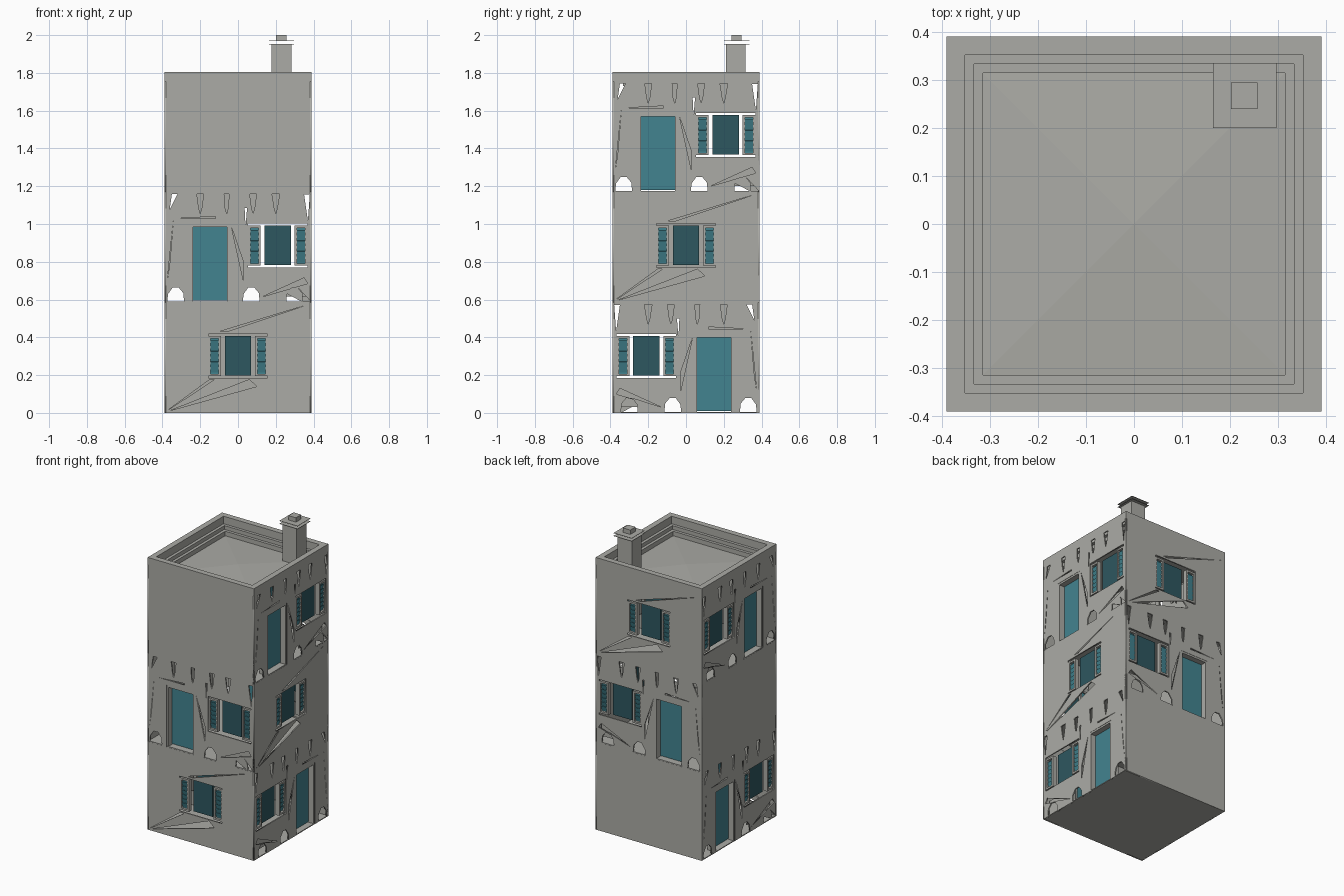
import bpy, bmesh
from math import pi
from mathutils import Matrix

if "Cube" in bpy.data.objects:
    bpy.data.objects.remove(bpy.data.objects["Cube"])

HALF, STOREY = 0.39, 0.585


def material(name, rgb):
    m = bpy.data.materials.new(name)
    m.use_nodes = True
    m.diffuse_color = (*rgb, 1)
    m.node_tree.nodes["Principled BSDF"].inputs["Base Color"].default_value = (*rgb, 1)
    return m


STONE = material("grey plaster", (0.41, 0.41, 0.38))
TEAL = material("teal paint", (0.055, 0.23, 0.28))
GLASS = material("dark teal glass", (0.027, 0.095, 0.115))


def add_object(name, mesh, mat, matrix=Matrix()):
    mesh.materials.clear()
    mesh.materials.append(mat)
    ob = bpy.data.objects.new(name, mesh)
    ob.matrix_world = matrix
    bpy.context.collection.objects.link(ob)
    return ob


def boxes(name, specs, mat, matrix=Matrix(), flip=1):
    """One object made of boxes: (x0, x1, y0, y1, z0, z1, optional tilt)."""
    bm = bmesh.new()
    for x0, x1, y0, y1, z0, z1, *tilt in specs:
        centre = Matrix.Translation((flip * (x0 + x1) / 2, (y0 + y1) / 2, (z0 + z1) / 2))
        turn = Matrix.Rotation(tilt[0] if tilt else 0, 4, "X")
        size = Matrix.Diagonal((x1 - x0, y1 - y0, z1 - z0, 1))
        bmesh.ops.create_cube(bm, size=1, matrix=centre @ turn @ size)
    mesh = bpy.data.meshes.new(name)
    bm.to_mesh(mesh)
    bm.free()
    return add_object(name, mesh, mat, matrix)


def sheet(name, loops, matrix, flip=1):
    """Thin wall cut from an outline and its holes."""
    cu = bpy.data.curves.new(name, "CURVE")
    cu.dimensions, cu.fill_mode, cu.extrude = "2D", "BOTH", 0.004
    for loop in loops:
        sp = cu.splines.new("POLY")
        sp.points.add(len(loop) - 1)
        for p, (u, v) in zip(sp.points, loop):
            p.co = (flip * u, v, 0, 1)
        sp.use_cyclic_u = True
    temp = bpy.data.objects.new(name + " outline", cu)
    bpy.context.collection.objects.link(temp)
    bpy.context.view_layer.update()
    mesh = bpy.data.meshes.new_from_object(
        temp.evaluated_get(bpy.context.evaluated_depsgraph_get()))
    bpy.data.objects.remove(temp)
    return add_object(name, mesh, STONE, matrix @ Matrix.Translation((0, 0, -0.004)))


def rect(u0, u1, v0, v1):
    return [(u0, v0), (u1, v0), (u1, v1), (u0, v1)]


def window(name, c, matrix, flip):
    boxes(name + " window glass", [(c - .07, c + .07, .197, .407, -.035, -.025)], GLASS, matrix, flip)
    frames, slats = [], []
    for s in (-1, 1):
        a, b = sorted((c + s * .09, c + s * .157))
        frames += [(a, a + .012, .195, .407, -.03, -.003), (b - .012, b, .195, .407, -.03, -.003),
                   (a, b, .195, .207, -.03, -.003), (a, b, .395, .407, -.03, -.003)]
        slats.append((a + .01, b - .01, .205, .397, -.022, -.018))
        slats += [(a + .012, b - .012, .215 + i * .028, .243 + i * .028, -.014, -.011, .25)
                  for i in range(6)]
    boxes(name + " shutter frames", frames, STONE, matrix, flip)
    boxes(name + " shutter slats", slats, TEAL, matrix, flip)


def window_hole(c):
    return rect(c - .157, c + .157, .185, .417)


def window_wall(name, matrix, flip):
    # cracks run from the opening to two opposite corners
    cracks = [[(-.375, .012), (-.15, .176), (-.125, .176)],
              [(-.36, .012), (.06, .176), (.1, .14)],
              [(.37, .573), (-.1, .43), (-.06, .43)]]
    sheet(name + " wall", [rect(-HALF, HALF, 0, STOREY), window_hole(0)] + cracks, matrix, flip)
    window(name, 0, matrix, flip)


def door_wall(name, matrix, flip):
    # outline with broken arches along the foot and the door notch
    def arch(c):
        return [(c - .045, 0), (c - .04, .045), (c - .015, .08), (c + .015, .08),
                (c + .04, .05), (c + .045, 0)]
    outline = [(-HALF, STOREY), (-HALF, 0)] + arch(-.33)
    outline += [(-.25, 0), (-.25, .41), (-.045, .41), (-.045, 0)] + arch(.07) + arch(.3)
    outline += [(HALF, 0), (HALF, STOREY)]
    gaps = [[(-.35, .575), (-.32, .575), (-.362, .49)], [(.35, .57), (.38, .57), (.37, .43)],
            [(.035, .5), (.048, .5), (.04, .4)]]
    # pointed pockets below the ceiling and long cracks, closed behind
    pockets = [[(c - w, .575), (c + w, .575), (c + .008, .5), (c, .47), (c - .008, .5)]
               for c, w in ((-.2, .018), (-.06, .013), (.08, .018), (.2, .02))]
    cracks = [[(-.035, .4), (.03, .21), (.03, .11)], [(-.34, .46), (-.375, .11), (-.362, .2)],
              [(.13, .03), (.37, .1), (.35, .13)], [(-.31, .445), (-.12, .455), (-.12, .445)]]
    sheet(name + " wall", [outline, window_hole(.21)] + gaps + pockets + cracks, matrix, flip)
    backs = []
    for hole in pockets + cracks:
        us, vs = zip(*hole)
        backs.append((min(us), max(us), min(vs), max(vs), -.04, -.034))
    boxes(name + " crack backing", backs, STONE, matrix, flip)
    window(name, .21, matrix, flip)
    boxes(name + " door", [(-.24, -.055, .01, .4, -.05, -.04)], TEAL, matrix, flip)
    boxes(name + " door frame", [(-.252, -.238, 0, .412, -.055, -.002),
                                 (-.057, -.043, 0, .412, -.055, -.002),
                                 (-.252, -.043, .398, .412, -.055, -.002)], STONE, matrix, flip)


def blank_wall(name, matrix, flip):
    sheet(name + " wall", [rect(-HALF, HALF, 0, STOREY)], matrix, flip)


# storeys: walls in the order front, left, back, right
B, W, D = (blank_wall, 1), (window_wall, 1), (door_wall, 1)
M = (door_wall, -1)
LAYOUT = [("lower", (W, M, B, D)), ("middle", (D, W, M, B)), ("upper", (B, D, W, M))]
for level, (storey, walls) in enumerate(LAYOUT):
    for k, (build, flip) in enumerate(walls):
        side = ("front", "left", "back", "right")[k]
        place = (Matrix.Rotation(k * pi / 2, 4, "Z")
                 @ Matrix.Translation((0, -HALF, level * STOREY))
                 @ Matrix.Rotation(pi / 2, 4, "X"))
        build(storey + " " + side, place, flip)
    z = level * STOREY
    boxes(storey + " floor", [(-HALF + .001, HALF - .001, -HALF + .001, HALF - .001, z, z + .006)], STONE)

# parapet stepping down to a slightly raised roof
bm = bmesh.new()
profile = [(.39, 1.755), (.39, 1.805), (.352, 1.805), (.352, 1.755), (.333, 1.755),
           (.333, 1.73), (.314, 1.73), (.314, 1.7)]
rings = [[bm.verts.new((sx * h, sy * h, z)) for sx, sy in ((-1, -1), (1, -1), (1, 1), (-1, 1))]
         for h, z in profile]
peak = bm.verts.new((0, 0, 1.715))
for i in range(4):
    j = (i + 1) % 4
    for low, high in zip(rings, rings[1:]):
        bm.faces.new((low[i], low[j], high[j], high[i]))
    bm.faces.new((rings[-1][i], rings[-1][j], peak))
roof = bpy.data.meshes.new("parapet and roof")
bm.to_mesh(roof)
bm.free()
add_object("parapet and roof", roof, STONE)

# chimney
boxes("chimney stack", [(.178, .282, .212, .314, 1.69, 1.95)], STONE)
boxes("chimney cap plates", [(.164, .297, .2, .335, z, z + .002) for z in (1.95, 1.969)], STONE)
boxes("chimney pot", [(.202, .257, .24, .295, 1.971, 2)], STONE)
